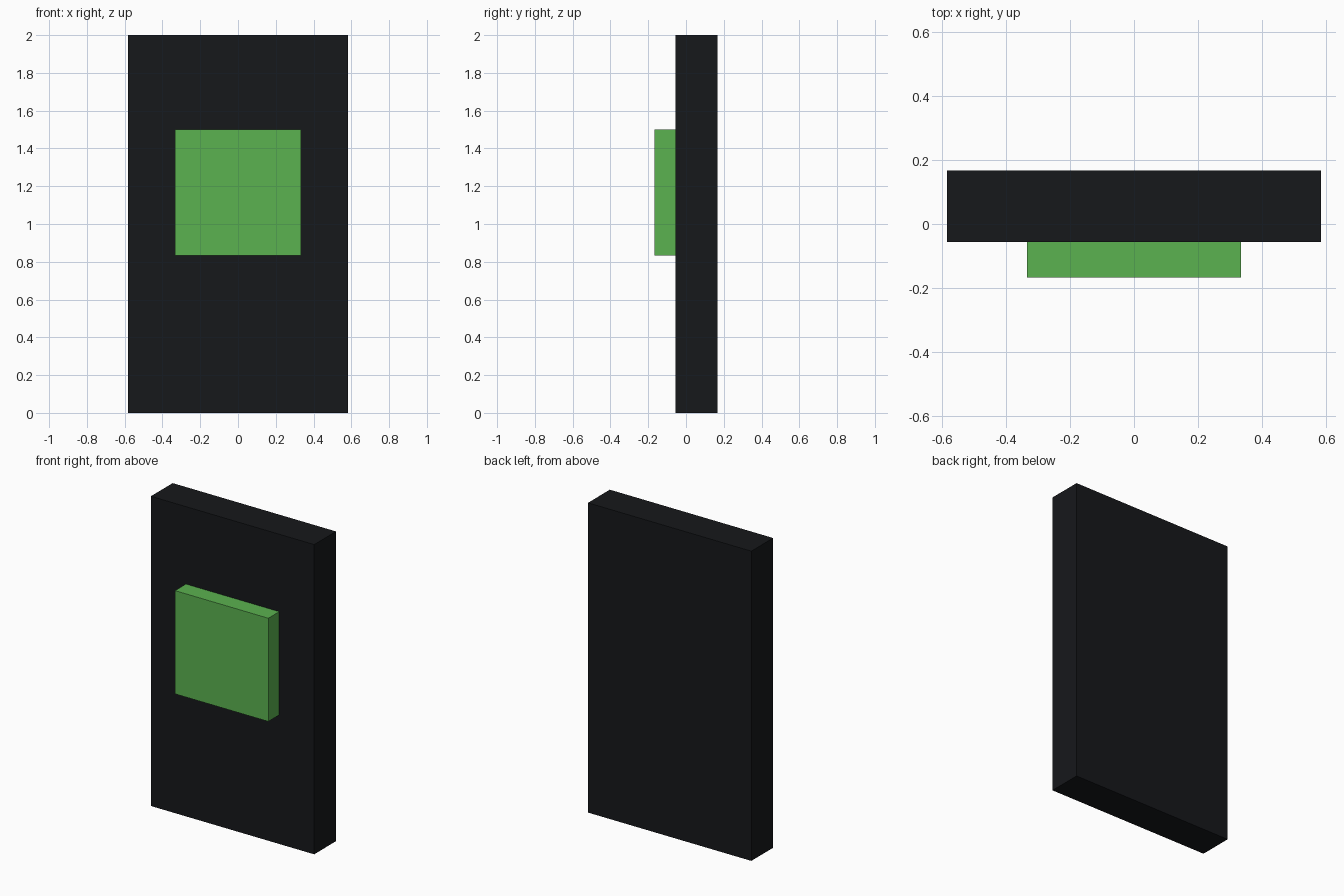
import bpy

if "Cube" in bpy.data.objects:
    bpy.data.objects.remove(bpy.data.objects["Cube"])


def material(name, rgb):
    mat = bpy.data.materials.new(name)
    mat.diffuse_color = (*rgb, 1.0)
    mat.use_nodes = True
    mat.node_tree.nodes["Principled BSDF"].inputs["Base Color"].default_value = mat.diffuse_color
    return mat


def box(name, lo, hi, mat):
    """Axis-aligned box between two opposite corners."""
    centre = [(a + b) / 2 for a, b in zip(lo, hi)]
    bpy.ops.mesh.primitive_cube_add(size=1, location=centre)
    obj = bpy.context.object
    obj.name = name
    obj.scale = [b - a for a, b in zip(lo, hi)]
    bpy.ops.object.transform_apply(location=False, rotation=False, scale=True)
    obj.data.materials.append(mat)
    return obj


black = material("black", (0.008, 0.009, 0.011))
green = material("green", (0.105, 0.445, 0.08))

# Upright slab
box("slab", (-0.5833, -0.0556, 0), (0.5833, 0.1667, 2), black)

# Raised square panel on the front face
box("front_panel", (-0.3333, -0.1667, 0.8333), (0.3333, -0.0556, 1.5), green)
